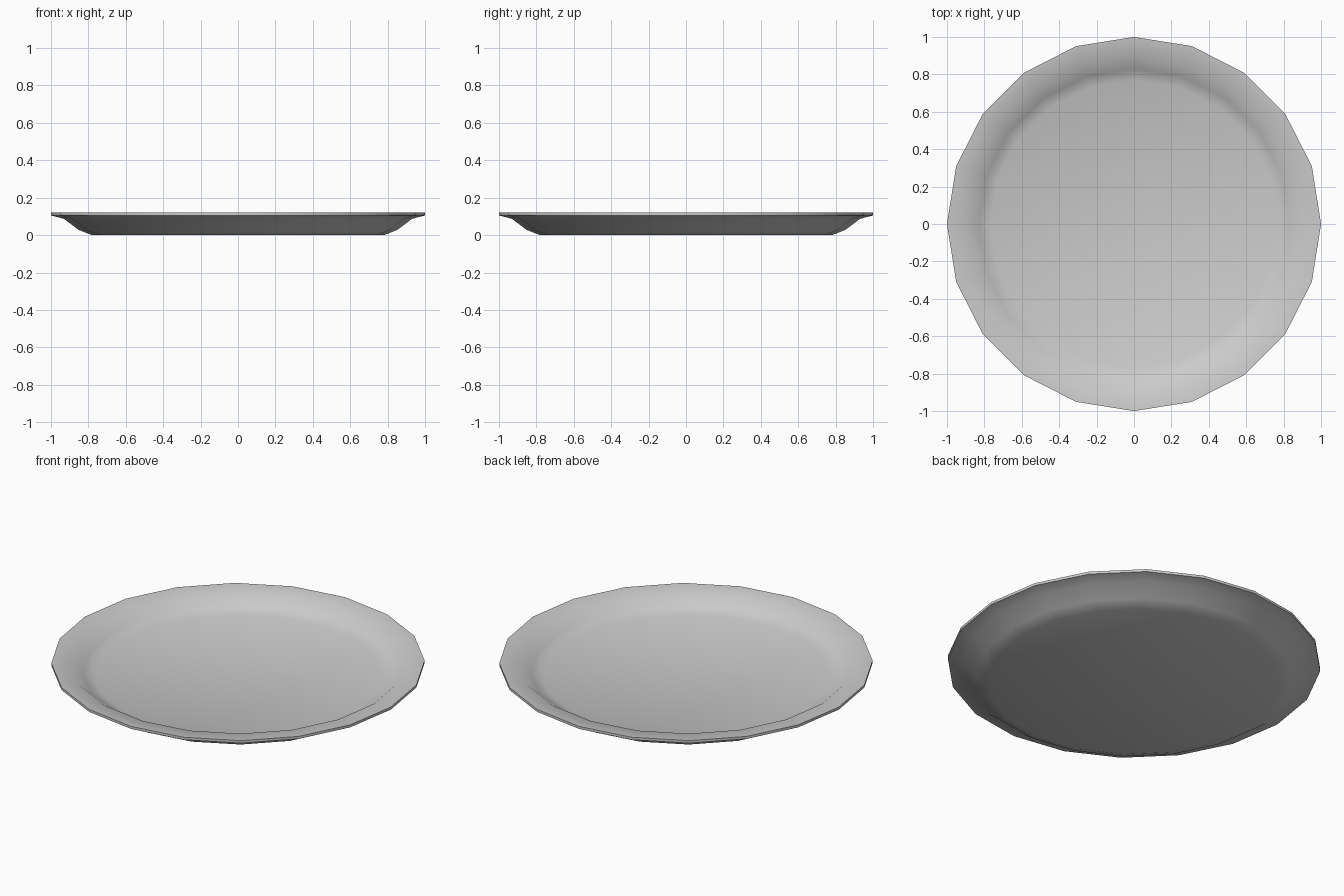
import bpy, bmesh, math

if "Cube" in bpy.data.objects:
    bpy.data.objects.remove(bpy.data.objects["Cube"])

SIDES = 20
# Half section of the plate (radius, height): underside, rim, then inside
PROFILE = [(0.78, 0.0), (0.85, 0.027), (0.93, 0.087), (1.0, 0.105), (1.0, 0.12),
           (0.89, 0.11), (0.83, 0.065), (0.77, 0.042)]

bm = bmesh.new()
rings = []
for r, z in PROFILE:
    rings.append([bm.verts.new((r * math.cos(a), r * math.sin(a), z))
                  for a in (math.tau * i / SIDES for i in range(SIDES))])

# Walls and rim
for low, high in zip(rings, rings[1:]):
    for i in range(SIDES):
        j = (i + 1) % SIDES
        bm.faces.new((low[i], low[j], high[j], high[i]))

# Flat underside and flat eating surface
bm.faces.new(rings[0][::-1])
bm.faces.new(rings[-1])
bmesh.ops.recalc_face_normals(bm, faces=bm.faces)

mesh = bpy.data.meshes.new("plate")
bm.to_mesh(mesh)
bm.free()
plate = bpy.data.objects.new("plate", mesh)
bpy.context.collection.objects.link(plate)

# Smooth walls with a crisp outer rim
bpy.context.view_layer.objects.active = plate
plate.select_set(True)
bpy.ops.object.shade_smooth_by_angle(angle=math.radians(50))
